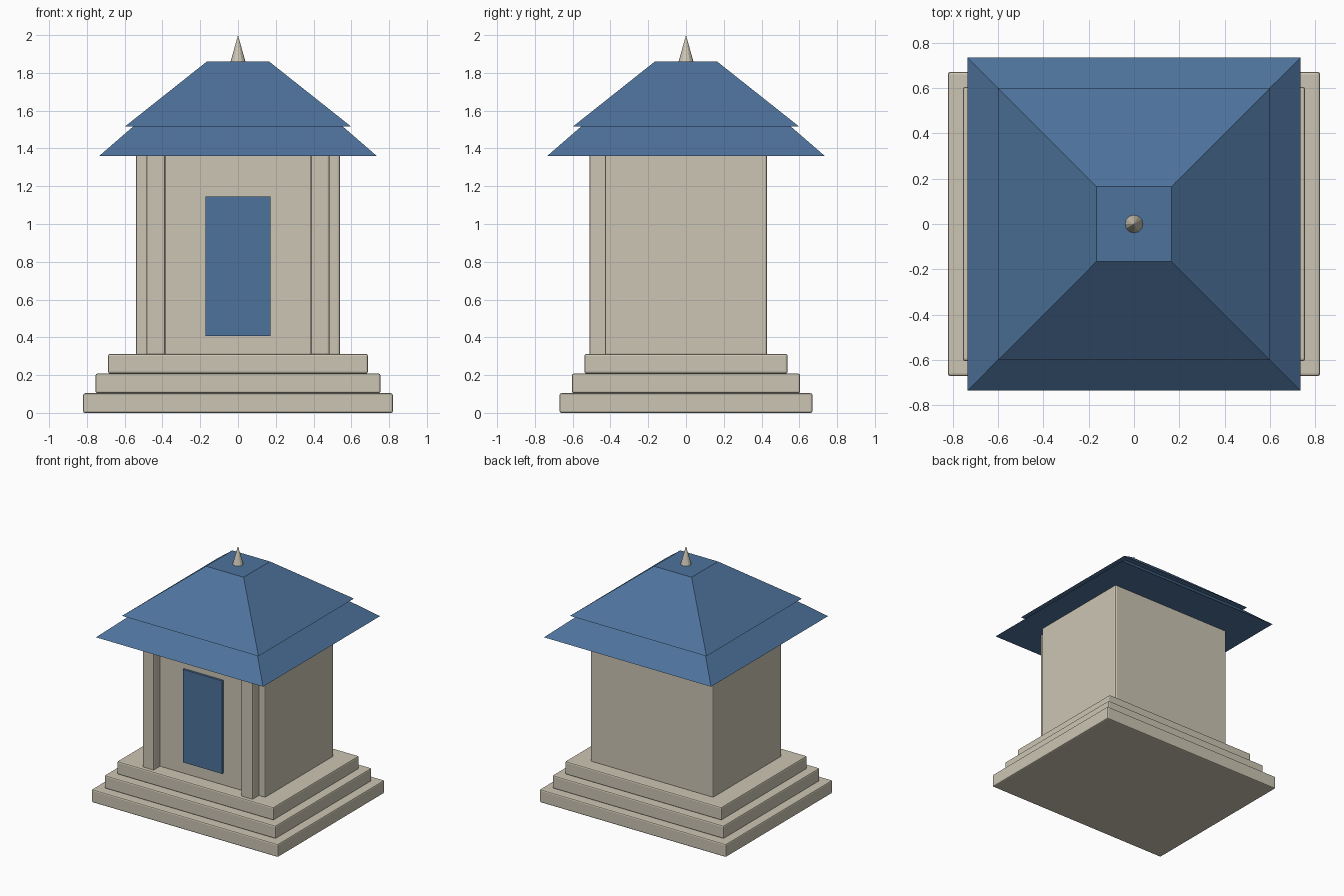
import bpy
import math

cube = bpy.data.objects.get("Cube")
if cube:
    bpy.data.objects.remove(cube, do_unlink=True)


def material(name, rgb):
    mat = bpy.data.materials.new(name)
    mat.use_nodes = True
    mat.diffuse_color = (*rgb, 1)
    mat.node_tree.nodes["Principled BSDF"].inputs["Base Color"].default_value = (*rgb, 1)
    return mat


STONE = material("pale stone", (0.60, 0.56, 0.45))
BLUE = material("slate blue", (0.075, 0.17, 0.33))


def finish(name, mat):
    obj = bpy.context.object
    obj.name = name
    obj.data.materials.append(mat)
    return obj


def box(name, low, high, mat, bevel=0.0):
    """Box spanning two corners, with optional softened edges."""
    centre = [(a + b) / 2 for a, b in zip(low, high)]
    bpy.ops.mesh.primitive_cube_add(size=1, location=centre)
    obj = finish(name, mat)
    obj.scale = [b - a for a, b in zip(low, high)]
    bpy.ops.object.transform_apply(location=False, rotation=False, scale=True)
    if bevel:
        mod = obj.modifiers.new("soft edges", 'BEVEL')
        mod.width = bevel
        mod.segments = 2
    return obj


def roof(name, base, top, z0, z1):
    """Square truncated pyramid given by half widths."""
    root2 = math.sqrt(2)
    bpy.ops.mesh.primitive_cone_add(
        vertices=4, radius1=base * root2, radius2=top * root2, depth=z1 - z0,
        location=(0, 0, (z0 + z1) / 2), rotation=(0, 0, math.pi / 4))
    return finish(name, BLUE)


# Stepped plinth
STEP = 0.104
for i, name in enumerate(("lower_step", "middle_step", "upper_step")):
    x, y = 0.82 - 0.066 * i, 0.67 - 0.066 * i
    box(name, (-x, -y, i * STEP), (x, y, (i + 1) * STEP), STONE, 0.01)

# Chamber, door and paired front pilasters
FLOOR, EAVES = 3 * STEP, 1.36
box("chamber", (-0.54, -0.43, FLOOR - 0.01), (0.54, 0.43, EAVES + 0.02), STONE, 0.012)
box("door", (-0.173, -0.447, 0.407), (0.173, -0.42, 1.146), BLUE)
for side, x in (("right", -0.435), ("left", 0.435)):
    box(side + "_pilaster", (x - 0.05, -0.51, FLOOR - 0.01),
        (x + 0.05, -0.41, EAVES + 0.02), STONE, 0.01)

# Two-tier hipped roof
roof("lower_roof", 0.735, 0.435, EAVES, 1.62)
roof("upper_roof", 0.60, 0.165, 1.515, 1.86)

# Pointed finial
bpy.ops.mesh.primitive_cone_add(vertices=12, radius1=0.042, radius2=0, depth=0.15,
                                location=(0, 0, 1.925))
finish("finial", STONE)
